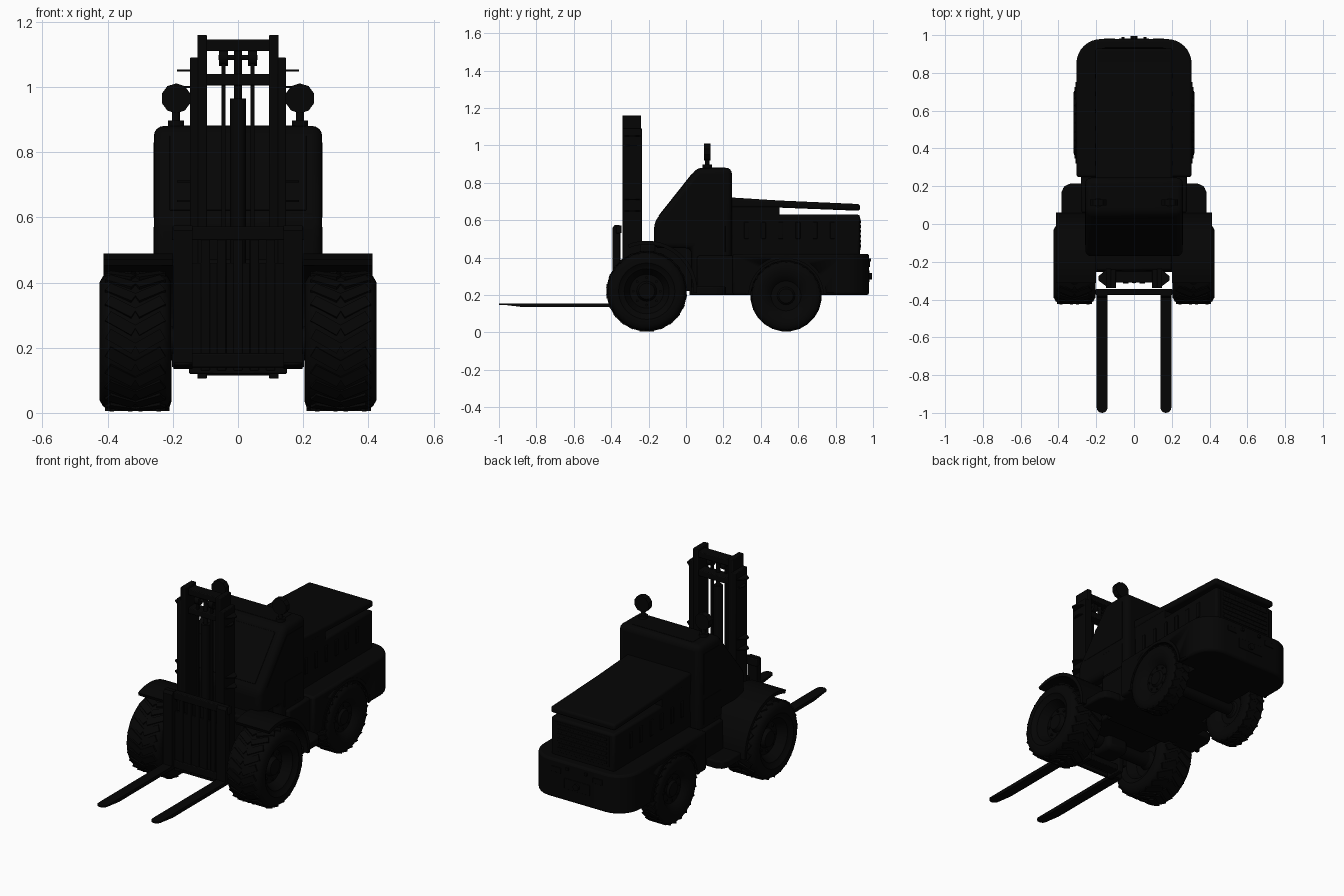
import bpy, bmesh
from math import cos, sin, pi, radians, atan2
from mathutils import Matrix, Vector

cube = bpy.data.objects.get("Cube")
if cube:
    bpy.data.objects.remove(cube, do_unlink=True)

black = bpy.data.materials.new("matte_black")
black.use_nodes = True
TONE = (0.0015, 0.0015, 0.0015, 1)
black.diffuse_color = TONE
black.node_tree.nodes["Principled BSDF"].inputs["Base Color"].default_value = TONE


def finish(name, bm, bevel=0, segments=2):
    bmesh.ops.recalc_face_normals(bm, faces=bm.faces)
    me = bpy.data.meshes.new(name)
    bm.to_mesh(me)
    bm.free()
    me.materials.append(black)
    me.shade_smooth()
    me.set_sharp_from_angle(angle=radians(35))
    ob = bpy.data.objects.new(name, me)
    bpy.context.collection.objects.link(ob)
    if bevel:
        mod = ob.modifiers.new("Bevel", "BEVEL")
        mod.width, mod.segments, mod.limit_method = bevel, segments, "ANGLE"
    return ob


def box(name, x, y, z, bevel=0, tilt=0):
    """Box from three (low, high) ranges, optionally tilted about x."""
    bm = bmesh.new()
    mid = Vector([(a + b) / 2 for a, b in (x, y, z)])
    size = [abs(b - a) for a, b in (x, y, z)]
    bmesh.ops.create_cube(bm, size=1, matrix=Matrix.Translation(mid)
                          @ Matrix.Rotation(tilt, 4, "X") @ Matrix.Diagonal((*size, 1)))
    return finish(name, bm, bevel)


def side_box(name, s, x, y, z, bevel=0):
    return box(name, sorted((s * x[0], s * x[1])), y, z, bevel)


def extrude(name, points, offset, bevel=0, segments=2):
    bm = bmesh.new()
    face = bm.faces.new([bm.verts.new(p) for p in points])
    out = bmesh.ops.extrude_face_region(bm, geom=[face])
    bmesh.ops.translate(bm, vec=offset,
                        verts=[v for v in out["geom"] if isinstance(v, bmesh.types.BMVert)])
    return finish(name, bm, bevel, segments)


def prism(name, pts, x0, x1, bevel=0, segments=2):
    """Side outline of (y, z) points extruded across x."""
    return extrude(name, [(x0, y, z) for y, z in pts], (x1 - x0, 0, 0), bevel, segments)


def rod(name, a, b, r, sides=12):
    a, b = Vector(a), Vector(b)
    bm = bmesh.new()
    turn = (b - a).to_track_quat("Z", "Y").to_matrix().to_4x4()
    bmesh.ops.create_cone(bm, cap_ends=True, segments=sides, radius1=r, radius2=r,
                          depth=(b - a).length, matrix=Matrix.Translation((a + b) / 2) @ turn)
    return finish(name, bm)


def arch(name, y, z, r0, r1, a0, a1, x0, x1):
    """Curved strip around a wheel centre."""
    angles = [radians(a0 + (a1 - a0) * i / 18) for i in range(19)]
    pts = [(y + r1 * cos(a), z + r1 * sin(a)) for a in angles]
    pts += [(y + r0 * cos(a), z + r0 * sin(a)) for a in reversed(angles)]
    return prism(name, pts, x0, x1)


def wheel(name, s, x, y, z, r, w):
    """Lathed tyre with a dished rim, and chevron lugs."""
    half = [(.3, 0), (.3, .2), (.2, .25), (.2, .42), (.42, .56), (.44, .62),
            (.5, .7), (.5, .84), (.45, .93), (.38, .97)]
    outline = half + [(-px, pr) for px, pr in reversed(half)]
    bm = bmesh.new()
    vs = [bm.verts.new((px * w, 0, pr * r)) for px, pr in outline]
    edges = [bm.edges.new(pair) for pair in zip(vs, vs[1:])]
    bmesh.ops.spin(bm, geom=vs + edges, cent=(0, 0, 0), axis=(1, 0, 0),
                   angle=2 * pi, steps=40, use_merge=True)
    bmesh.ops.remove_doubles(bm, verts=bm.verts, dist=1e-5)
    count = 24
    for i in range(count):
        for side in (1, -1):
            m = (Matrix.Rotation(2 * pi * i / count, 4, "X")
                 @ Matrix.Translation((side * w * .2, 0, r * .97))
                 @ Matrix.Rotation(side * radians(30), 4, "Z")
                 @ Matrix.Diagonal((w * .42, r * .16, r * .05, 1)))
            bmesh.ops.create_cube(bm, size=1, matrix=m)
    ob = finish(name, bm)
    ob.location = (s * x, y, z)
    # wheel nuts
    for i in range(8):
        a = i * pi / 4
        p = (y + r * .34 * cos(a), z + r * .34 * sin(a))
        rod(name + "_nut", (s * (x + w * .18), *p), (s * (x + w * .24), *p), r * .035, 6)


FRONT_Y, FRONT_Z, REAR_Y, REAR_Z = -.21, .22, .535, .195

# cab and chassis
prism("cab", [(-.17, .45), (-.17, .59), (.06, .88), (.245, .88), (.245, .2),
              (.03, .2), (.03, .45)], -.258, .258, .03, 4)
box("chassis", (-.2, .2), (-.17, .03), (.22, .5), .01)
box("chassis_rear", (-.2, .2), (.02, .4), (.2, .5))
box("sill", (-.28, .28), (.06, .27), (.2, .41), .01)
box("front_bulkhead", (-.2, .2), (-.245, -.16), (.25, .47), .01)
slope = atan2(.29, .23)
box("windscreen", (-.21, .21), (-.2, .09), (.732, .738), .002, slope)
box("roof_panel", (-.19, .19), (.09, .21), (.878, .882), .001)

# engine bay, bonnet and counterweight
box("engine_bay", (-.2, .2), (.24, .93), (.41, .63), .012)
box("bonnet_base", (-.2, .2), (.24, .5), (.6, .7))
prism("bonnet", [(.23, .722), (.5, .705), (.93, .686), (.93, .65), (.5, .667), (.23, .667)],
      -.203, .203, .012, 3)
bm = bmesh.new()
bmesh.ops.create_cube(bm, size=1, matrix=Matrix.Translation((0, .614, .31))
                      @ Matrix.Diagonal((.61, .73, .22, 1)))
corners = [e for e in bm.edges if all(v.co.y > .9 for v in e.verts)
           and abs(e.verts[0].co.z - e.verts[1].co.z) > .1]
bmesh.ops.bevel(bm, geom=corners, offset=.13, segments=8, profile=.5, affect="EDGES")
weight = finish("counterweight", bm, .012)
for s in (1, -1):
    cutter = rod("wheel_well_cutter", (s * .19, REAR_Y, REAR_Z), (s * .4, REAR_Y, REAR_Z), .208, 40)
    cutter.hide_render = True
    cutter.hide_set(True)
    cut = weight.modifiers.new("Wheel well", "BOOLEAN")
    cut.object, cut.operation, cut.solver = cutter, "DIFFERENCE", "EXACT"

# rear grille, lamps and tow hook
box("grille_frame", (-.17, .17), (.925, .932), (.44, .61), .002)
for i in range(6):
    z = .455 + i * .026
    box("grille_slat", (-.155, .155), (.928, .936), (z, z + .014), .002)
box("rear_plate", (-.08, .08), (.975, .982), (.27, .33), .002)
rod("tow_pin", (0, .97, .3), (0, .995, .3), .018)
for s in (1, -1):
    side_box("tail_lamp", s, (.1, .16), (.975, .983), (.35, .38), .002)
    side_box("rear_catch", s, (.05, .065), (.97, .99), (.38, .395))

for s in (1, -1):
    # side window and door panel
    prism("side_window", [(-.11, .6), (.07, .83), (.21, .83), (.21, .6)],
          s * .255, s * .26)
    side_box("door_panel", s, (.255, .26), (.05, .21), (.43, .57), .001)
    # engine vents
    for i in range(6):
        y = .31 + i * .092
        side_box("engine_vent", s, (.198, .206), (y, y + .025), (.5, .59), .003)
    # wheels, arches and step
    wheel("front_wheel", s, .315, FRONT_Y, FRONT_Z, .215, .22)
    wheel("rear_wheel", s, .262, REAR_Y, REAR_Z, .19, .116)
    arch("front_fender", FRONT_Y, FRONT_Z, .25, .27, -2, 112, s * .2, s * .412)
    arch("rear_arch_lip", REAR_Y, REAR_Z, .2, .216, 3, 177, s * .295, s * .309)
    step = [(.24, .03), (.385, .03), (.385, .165), (.37, .2), (.335, .215), (.24, .215)]
    extrude("step", [(s * x, y, .2) for x, y in step], (0, 0, .045), .008)
    # round work lamps
    rod("lamp_foot", (s * .19, .113, .87), (s * .19, .113, .897), .025)
    rod("lamp_stalk", (s * .19, .113, .89), (s * .19, .113, .94), .012)
    rod("lamp", (s * .19, .097, .965), (s * .19, .13, .965), .046, 10)
    # mast rails with pointed brackets
    side_box("inner_rail", s, (.095, .125), (-.34, -.24), (.105, 1.16), .004)
    side_box("outer_rail", s, (.12, .148), (-.34, -.235), (.15, 1.09), .004)
    for z, tip in ((.65, .187), (.71, .187), (1, .165), (1.05, .187)):
        bracket = [(.14, -.335), (tip, -.3), (tip, -.275), (.14, -.237)]
        extrude("mast_bracket", [(s * x, y, z - .003) for x, y in bracket], (0, 0, .006))
    # chains, pulleys and tilt rams
    side_box("lift_chain", s, (.038, .05), (-.305, -.29), (.2, 1.1))
    rod("chain_pulley", (s * .03, -.29, 1.09), (s * .058, -.29, 1.09), .025, 16)
    rod("tilt_ram", (s * .115, -.26, .36), (s * .115, -.1, .3), .018)
    # forks with rounded tips
    prism("fork", [(-.97, .155), (-.393, .155), (-.393, .56), (-.38, .575), (-.355, .575),
                   (-.355, .135), (-.87, .135), (-.97, .147)], s * .14, s * .198)
    rod("fork_tip", (s * .169, -.971, .147), (s * .169, -.971, .155), .029, 16)

# axles
rod("front_axle", (-.25, FRONT_Y, FRONT_Z), (.25, FRONT_Y, FRONT_Z), .045, 16)
box("axle_case", (-.07, .07), (-.27, -.13), (.15, .29), .025)
rod("rear_axle", (-.22, REAR_Y, REAR_Z), (.22, REAR_Y, REAR_Z), .035, 16)

# mast crossbars and lift ram
for z in (.115, .27, 1.005, 1.11):
    box("mast_crossbar", (-.12, .12), (-.31, -.25), (z, z + .035), .004)
rod("pulley_axle", (-.06, -.29, 1.09), (.06, -.29, 1.09), .008)
rod("lift_ram", (0, -.29, .13), (0, -.29, .965), .024, 16)
rod("lift_ram_rod", (0, -.29, .96), (0, -.29, 1.12), .012)

# fork carriage
for z in (.14, .53):
    box("carriage_bar", (-.203, .203), (-.375, -.345), (z, z + .042), .004)
box("carriage_plate", (-.15, .15), (-.365, -.35), (.12, .46), .003)
for i in range(5):
    x = -.1 + i * .05
    box("carriage_upright", (x - .014, x + .014), (-.37, -.35), (.13, .56), .003)
